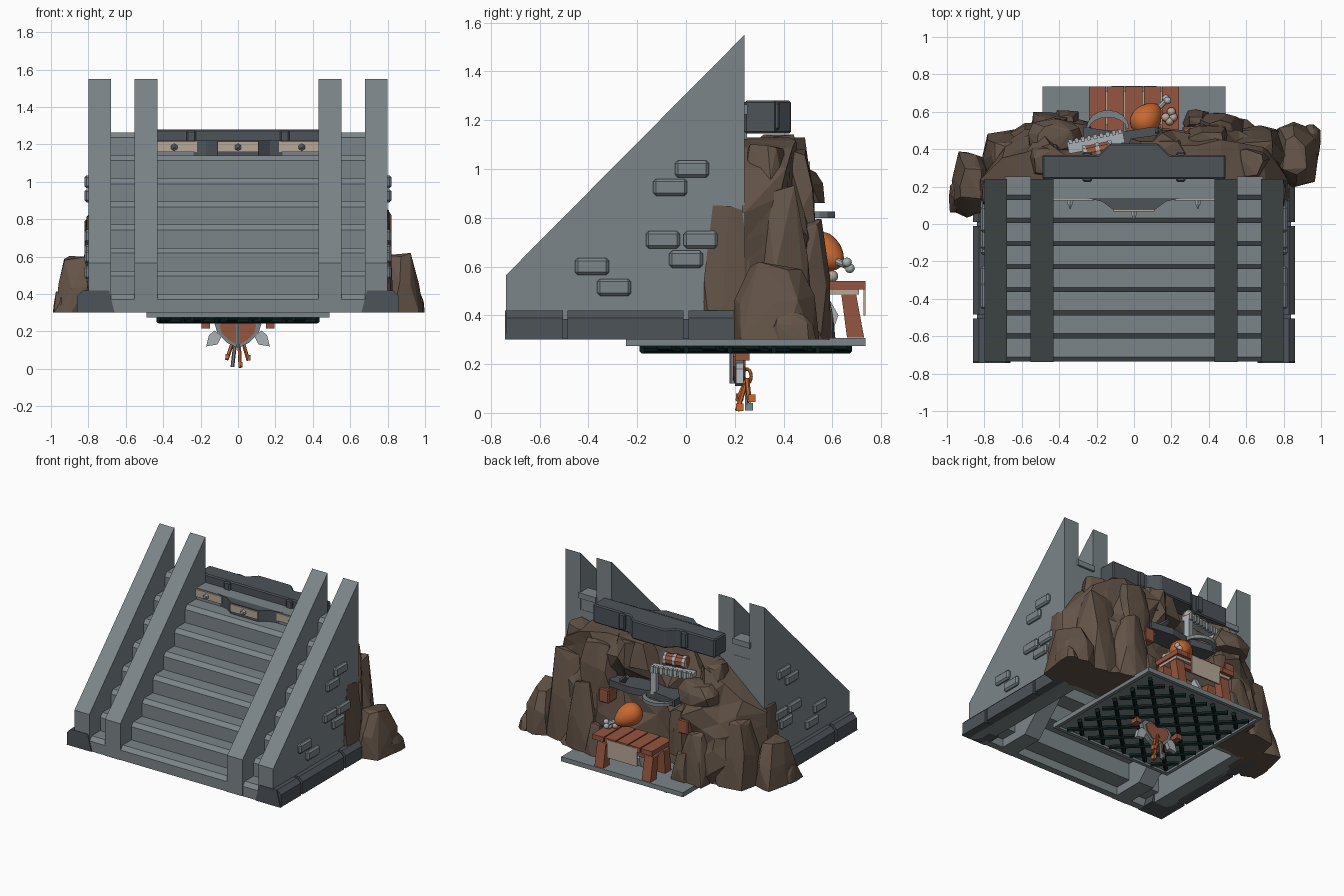
import bpy, bmesh, math, random
from mathutils import Vector, Matrix

if "Cube" in bpy.data.objects:
    bpy.data.objects.remove(bpy.data.objects["Cube"])

def mat(name, r, g, b):
    m = bpy.data.materials.new(name)
    m.diffuse_color = (r, g, b, 1)
    m.use_nodes = True
    m.node_tree.nodes["Principled BSDF"].inputs["Base Color"].default_value = m.diffuse_color
    return m

STONE = mat("grey stone", .20, .235, .25)
DARK = mat("dark stone", .075, .087, .10)
ROCK = mat("brown rock", .125, .087, .063)
WOOD = mat("red wood", .30, .09, .05)
ORANGE = mat("orange", .58, .14, .03)
METAL = mat("light metal", .40, .44, .46)
TAN = mat("tan", .48, .39, .31)
BLACK = mat("black iron", .004, .014, .014)

def finish(name, bm, m, bevel=0, smooth=False):
    bmesh.ops.recalc_face_normals(bm, faces=bm.faces)
    if bevel:
        bmesh.ops.bevel(bm, geom=bm.edges[:], offset=bevel, segments=1, affect='EDGES')
    for f in bm.faces:
        f.smooth = smooth
    me = bpy.data.meshes.new(name)
    bm.to_mesh(me)
    bm.free()
    me.materials.append(m)
    ob = bpy.data.objects.new(name, me)
    bpy.context.collection.objects.link(ob)
    return ob

def prism(name, axis, pts, t0, t1, m, bevel=0):
    """Extrude a 2D profile along one axis."""
    put = {'x': lambda a, b, t: (t, a, b), 'y': lambda a, b, t: (a, t, b), 'z': lambda a, b, t: (a, b, t)}[axis]
    bm = bmesh.new()
    r0 = [bm.verts.new(put(a, b, t0)) for a, b in pts]
    r1 = [bm.verts.new(put(a, b, t1)) for a, b in pts]
    bm.faces.new(r0)
    bm.faces.new(r1[::-1])
    for i in range(len(pts)):
        j = (i + 1) % len(pts)
        bm.faces.new((r0[i], r0[j], r1[j], r1[i]))
    return finish(name, bm, m, bevel)

def box(name, x0, x1, y0, y1, z0, z1, m, bevel=0):
    return prism(name, 'z', [(x0, y0), (x1, y0), (x1, y1), (x0, y1)], z0, z1, m, bevel)

def rod(name, p, q, r1, r2, m, seg=8):
    p, q = Vector(p), Vector(q)
    d = q - p
    M = Matrix.Translation((p + q) / 2) @ d.to_track_quat('Z', 'Y').to_matrix().to_4x4()
    bm = bmesh.new()
    bmesh.ops.create_cone(bm, cap_ends=True, segments=seg, radius1=r1, radius2=r2, depth=d.length, matrix=M)
    return finish(name, bm, m)

def ball(name, c, r, m, direction=(0, 0, 1), taper=0, seg=14):
    bm = bmesh.new()
    bmesh.ops.create_uvsphere(bm, u_segments=seg, v_segments=seg // 2 + 1, radius=1)
    for v in bm.verts:
        k = 1 - taper * v.co.z
        v.co = Vector((v.co.x * r[0] * k, v.co.y * r[1] * k, v.co.z * r[2]))
    bm.transform(Matrix.Translation(c) @ Vector(direction).to_track_quat('Z', 'Y').to_matrix().to_4x4())
    return finish(name, bm, m, smooth=True)

# ---- staircase: chamfered zigzag with a hollow underside
STEP = .1235
def stairs(name, x0, x1, n):
    top, low = [], []
    for k in range(n):
        y, z = -.735 + STEP * k, .40 + STEP * k
        top += [(y, z - STEP if k else .30), (y, z - .028), (y + .025, z)]
        low += [(y + .05, z - STEP - .04 if k else .30), (y + .05, z - .04)]
    end = -.735 + STEP * n
    top.append((end, .40 + STEP * (n - 1)))
    low.append((end, .36 + STEP * (n - 1)))
    prism(name, 'x', top + low[::-1], x0, x1, STONE)

stairs("centre_steps", -.44, .44, 7)
for s, tag in ((-1, "left"), (1, "right")):
    stairs(tag + "_side_steps", s * .55, s * .69, 8)
    # balustrades
    prism(tag + "_outer_wall", 'x', [(-.738, .30), (-.738, .565), (.24, 1.55), (.24, .30)], s * .68, s * .80, STONE)
    prism(tag + "_inner_rail", 'x', [(-.738, .30), (-.738, .565), (.24, 1.55), (.24, 1.0), (-.46, .30)],
          s * .43, s * .553, STONE)
    # raised bricks
    for i, (y, z) in enumerate([(.025, 1.0), (-.065, .925), (-.095, .71), (.06, .71), (0, .63), (-.385, .6), (-.295, .515)]):
        box(f"{tag}_brick_{i}", s * .78, s * .822, y - .07, y + .07, z - .035, z + .035, STONE, .012)
    # dark plinth in blocks with narrow grooves
    edge = [(.78, .30), (.86, .30), (.86, .39), (.83, .42), (.78, .42)]
    for i, (y0, y1) in enumerate([(-.735, -.505), (-.485, -.01), (.01, .24)]):
        prism(f"{tag}_plinth_{i}", 'y', [(s * x, z) for x, z in edge], y0, y1, DARK)
    box(tag + "_plinth_core", s * .78, s * .84, -.7, .23, .302, .385, DARK)
    prism(tag + "_plinth_front", 'y', [(s * .66, .30), (s * .86, .30), (s * .83, .42), (s * .69, .42)], -.742, -.6, DARK)
box("back_wall", -.70, .70, .20, .24, .30, 1.14, STONE)
for s in (-1, 1):
    box("back_wall_top", s * .55, s * .69, .20, .238, 1.1, 1.26, STONE)

# ---- top landing with bulging lip, tan panels and studs
box("landing", -.44, .44, .135, .25, 1.10, 1.22, STONE)
prism("landing_lip", 'z', [(-.26, .14), (-.17, .12), (-.11, .075), (.11, .075), (.17, .12), (.26, .14)], 1.14, 1.222, DARK)
for x, y, w in ((-.325, .135, .105), (0, .075, .11), (.325, .135, .105)):
    box("tan_panel", x - w, x + w, y - .009, y, 1.16, 1.215, TAN)
    sx = x * 1.05
    rod("stud", (sx, y - .005, 1.185), (sx, y - .03, 1.185), .02, .016, METAL, 6)
    rod("stud_tip", (sx, y - .03, 1.185), (sx, y - .055, 1.185), .012, .003, METAL, 6)
prism("top_beam", 'z', [(-.49, .24), (.49, .24), (.49, .37), (.19, .37), (.13, .43), (-.13, .43), (-.19, .37), (-.49, .37)],
      1.145, 1.28, DARK, .008)
for x in (-.25, .25):
    box("beam_clasp", x - .025, x + .025, .225, .385, 1.16, 1.275, DARK, .008)

# ---- rock mass behind the stairs: jittered sheet with an alcove
random.seed(4)
def rock_top(x):
    if x > 0:
        return 1.13 - max(0, x - .42) * .25 - max(0, x - .66) * 1.3
    return 1.13 - max(0, -x - .42) * .85
def rock_depth(x, t):
    y = .56 - .11 * t - max(0, abs(x) - .5) * .35
    if -.4 < x < .02 and t > .75:
        return .33                       # niche for the metal stand
    if abs(x) < .30 and t < .78:
        y -= .14
    return y
NX, NZ = 15, 7
bm = bmesh.new()
cols = []
for i in range(NX):
    x = -.82 + 1.64 * i / (NX - 1)
    h = rock_top(x)
    e = 0 if i in (0, NX - 1) else 1
    col = [bm.verts.new((x, .23, .30))]
    for j in range(NZ):
        t = j / (NZ - 1)
        y = rock_depth(x, t) + random.uniform(-.04, .04) if e else .24
        col.append(bm.verts.new((x + e * random.uniform(-.035, .035), y,
                                 .30 + t * (h - .30) + (random.uniform(-.04, .04) if 0 < j < NZ - 1 else 0))))
    col.append(bm.verts.new((x, .23, h)))
    cols.append(col)
for a, b in zip(cols, cols[1:]):
    for j in range(NZ + 1):
        bm.faces.new((a[j], b[j], b[j + 1], a[j + 1]))
bmesh.ops.triangulate(bm, faces=bm.faces[:])
finish("rock_face", bm, ROCK)

def boulder(x, y, z0, z1, rx, ry, seed, taper=.6, lean=(0, 0)):
    """Faceted slab: convex hull of three jittered rings, narrowing upwards."""
    rnd = random.Random(seed)
    bm = bmesh.new()
    for t, k in ((0, 1), (.55, (1 + taper) / 2 + .08), (1, taper)):
        for i in range(8):
            a = (i + rnd.uniform(-.35, .35)) * math.pi / 4
            q = k * rnd.uniform(.88, 1.12) / max(abs(math.cos(a)), abs(math.sin(a))) ** .6
            z = z0 + (z1 - z0) * (t + (rnd.uniform(-.12, .04) if t else 0))
            bm.verts.new((x + lean[0] * t + rx * q * math.cos(a), y + lean[1] * t + ry * q * math.sin(a), z))
    bmesh.ops.convex_hull(bm, input=bm.verts[:])
    bmesh.ops.delete(bm, geom=[v for v in bm.verts if not v.link_faces], context='VERTS')
    finish("boulder", bm, ROCK)

for i, b in enumerate([
    # x, y, z0, z1, rx, ry  (outer flanks, back shoulders, overhangs)
    (.785, .17, .30, .83, .045, .11), (-.785, .17, .30, .83, .045, .11),
    (.86, .36, .30, .61, .12, .19), (.95, .43, .30, .41, .045, .10),
    (-.87, .21, .30, .60, .11, .17), (-.95, .15, .30, .41, .04, .09),
    (-.66, .36, .30, .78, .17, .14), (.64, .38, .30, .92, .18, .15), (-.44, .50, .30, .66, .11, .10),
    (.46, .49, .30, .78, .13, .11), (-.36, .55, .30, .50, .07, .06), (.33, .55, .30, .52, .07, .06),
    (-.42, .46, .86, 1.0, .14, .10), (.38, .42, .72, 1.08, .13, .11), (.14, .37, .96, 1.14, .17, .10),
    (-.47, .34, .9, 1.1, .09, .10), (.60, .32, .8, 1.09, .12, .10), (-.29, .49, .46, .78, .07, .07)]):
    boulder(*b, seed=i + 21, taper=.72 if b[2] > .31 else .55)

# ---- dark ledge in the alcove with a curved blade
prism("alcove_ledge", 'z', [(-.27, .36), (.27, .36), (.27, .50), (.10, .52), (-.08, .49), (-.27, .52)], .79, .84, DARK)
rod("ledge_spike", (.24, .44, .78), (.12, .50, .90), .035, .015, DARK, 4)
arc = [(math.cos(a * math.pi / 8), math.sin(a * math.pi / 8)) for a in range(9)]
prism("curved_blade", 'z', [(-.14 + .115 * c, .51 + .10 * s) for c, s in arc] +
      [(-.14 + .10 * c, .51 + .06 * s) for c, s in arc[::-1]], .80, .825, STONE)

# ---- metal stand with a banded barrel
def turned(obs, centre, angle):
    M = Matrix.Translation(centre) @ Matrix.Rotation(angle, 4, 'Z') @ Matrix.Translation(-Vector(centre))
    for o in obs:
        o.data.transform(M)
stand = [box("stand_top", -.355, -.05, .405, .47, .985, 1.02, METAL)]
for i in range(9):
    x = -.335 + .0338 * i
    stand.append(box("stand_tooth", x - .01, x + .01, .455, .48, .98, 1.03, METAL))
for x in (-.335, -.07):
    stand.append(box("stand_leg", x - .02, x + .02, .42, .465, .82, .99, METAL))
stand.append(rod("barrel", (-.28, .39, 1.06), (-.12, .39, 1.06), .042, .042, WOOD, 10))
for x in (-.27, -.20, -.13):
    stand.append(rod("barrel_band", (x - .01, .39, 1.06), (x + .01, .39, 1.06), .047, .047, METAL, 10))
turned(stand, (-.2, .43, 1), .2)

# ---- table with food
for i in range(5):
    x = -.245 + .098 * i
    box(f"table_plank_{i}", x + .004, x + .094, .50, .735, .505, .54, WOOD)
box("table_batten", -.23, .23, .53, .71, .485, .507, TAN)
for x in (-.19, .19):
    for y, d in ((.545, -.02), (.665, .03)):
        prism("table_leg", 'x', [(y + d - .035, .31), (y + d + .035, .31), (y + .03, .50), (y - .03, .50)], x - .035, x + .035, WOOD)
box("table_brace", -.19, .19, .66, .69, .45, .49, WOOD)
box("hanging_cloth", -.12, .12, .728, .737, .40, .53, TAN)
ball("meat", (.07, .565, .655), (.078, .078, .10), ORANGE, (.5, .6, -.4), .22, 18)
rod("meat_bone", (.11, .60, .63), (.165, .655, .605), .016, .014, METAL)
for d in ((.01, 0, .012), (0, .012, -.012)):
    ball("bone_knob", Vector((.17, .66, .605)) + Vector(d), (.02, .02, .02), METAL, seg=10)
for x, y in ((.17, .57), (.20, .60), (.19, .55), (.21, .57)):
    ball("small_bread", (x, y, .56), (.024, .024, .024), TAN, seg=10)
for x, y, z in ((-.36, .50, .68), (.30, .47, .72)):
    box("crate", x - .04, x + .04, y - .05, y + .05, z - .05, z + .05, WOOD, .006)
prism("leaning_blade", 'x', [(.55, .31), (.60, .33), (.625, .40), (.58, .48), (.55, .46)], -.06, -.03, METAL)

# ---- floor slab, rim and diagonal iron grate underneath
box("floor_slab", -.49, .49, -.245, .735, .29, .308, STONE)
for s in (-1, 1):
    box("slab_rim_side", s * .465, s * .49, -.245, .735, .275, .292, STONE)
    yc = .245 + s * .4775
    box("slab_rim_end", -.465, .465, yc - .0125, yc + .0125, .275, .292, STONE)
W, C = .425, .245
for s in (-1, 1):
    for i in range(-4, 5):
        k = i * .18                      # bar follows v = s*u + k inside the square
        lo, hi = max(-W, -W - k), min(W, W - k)
        if hi - lo > .08:
            z = .264 + s * .005
            rod("grate_bar", (lo, C + s * (lo + k), z), (hi, C + s * (hi + k), z), .016, .016, BLACK, 6)

# ---- hanging shield, feathers and keys
half = [(0, .275), (.10, .27), (.125, .24), (.11, .19), (.06, .14), (0, .11)]
shape = half + [(-x, z) for x, z in half[-2:0:-1]]
prism("shield_rim", 'y', shape, .20, .235, STONE)
prism("shield_face", 'y', [(x * .78, .2 + (z - .2) * .8) for x, z in shape], .192, .243, WOOD)
rod("shield_rib", (0, .19, .27), (0, .19, .12), .012, .012, STONE, 6)
for s in (-1, 1):
    prism("feather", 'y', [(s * .09, .17), (s * .125, .205), (s * .155, .18), (s * .17, .12), (s * .11, .13)], .205, .235, METAL)
    box("shield_bracket", s * .15, s * .195, .20, .26, .215, .25, WOOD)
bpy.ops.mesh.primitive_torus_add(major_segments=14, minor_segments=6, major_radius=.03, minor_radius=.007,
                                 location=(0, .25, .15), rotation=(math.pi / 2, 0, .6))
ring = bpy.context.object
ring.name = "key_ring"
ring.data.materials.append(ORANGE)
for x, y, z, m in ((-.06, .21, .05, ORANGE), (-.03, .25, .01, STONE), (.012, .21, .008, ORANGE), (.055, .26, .045, ORANGE)):
    rod("key", (x * .5, .25, .14), (x, y, z), .01, .01, m, 6)
    box("key_bit", x - .008, x + .012, y - .005, y + .025, z, z + .03, m)
